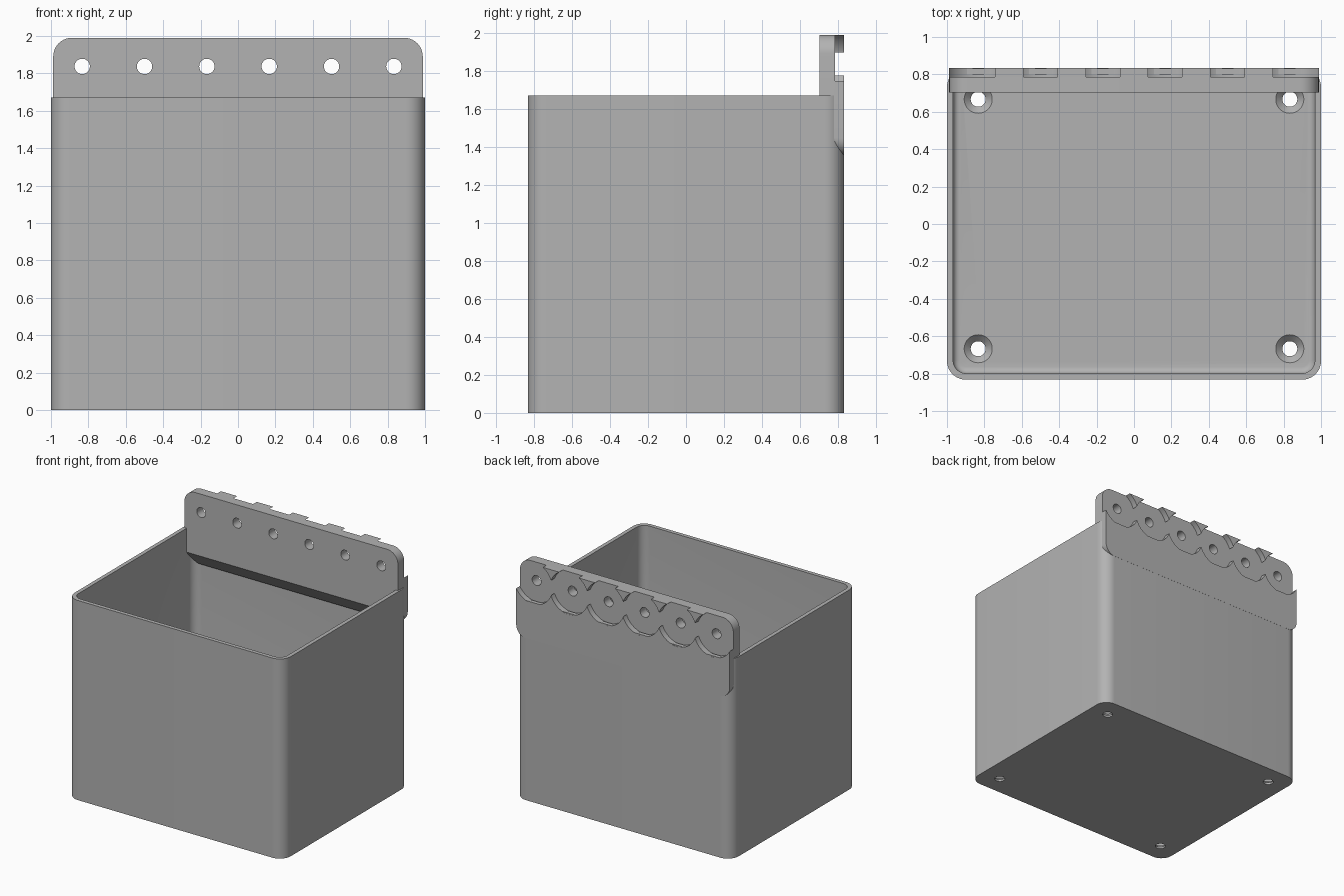
import bpy, bmesh, math
from mathutils import Matrix

default = bpy.data.objects.get("Cube")
if default:
    bpy.data.objects.remove(default, do_unlink=True)

grey = bpy.data.materials.new("light_grey")
grey.use_nodes = True
COLOUR = (0.45, 0.45, 0.45, 1)
grey.diffuse_color = COLOUR
grey.node_tree.nodes["Principled BSDF"].inputs["Base Color"].default_value = COLOUR


def finish(bm, name):
    bmesh.ops.recalc_face_normals(bm, faces=bm.faces)
    mesh = bpy.data.meshes.new(name)
    bm.to_mesh(mesh)
    bm.free()
    mesh.materials.append(grey)
    obj = bpy.data.objects.new(name, mesh)
    bpy.context.collection.objects.link(obj)
    return obj


def rounded(half_x, low, high, r_low, r_high, steps=10):
    """Rounded rectangle outline with separate lower and upper radii."""
    points = []
    for quarter in range(4):
        r = r_high if quarter < 2 else r_low
        cx = (half_x - r) * (1 if quarter in (0, 3) else -1)
        cy = high - r if quarter < 2 else low + r
        for i in range(steps + 1):
            a = math.pi / 2 * (quarter + i / steps)
            points.append((cx + r * math.cos(a), cy + r * math.sin(a)))
    return points


def loft(name, rings):
    """Join matching rings of 3D points and cap both ends."""
    bm = bmesh.new()
    loops = [[bm.verts.new(p) for p in ring] for ring in rings]
    for a, b in zip(loops, loops[1:]):
        for i in range(len(a)):
            j = (i + 1) % len(a)
            bm.faces.new((a[i], a[j], b[j], b[i]))
    bm.faces.new(loops[0])
    bm.faces.new(loops[-1])
    return finish(bm, name)


def level(z, half_x, half_y, r):
    return [(x, y, z) for x, y in rounded(half_x, -half_y, half_y, r, r)]


def upright(y, low, r_low):
    return [(x, y, z) for x, z in rounded(0.988, low, TOP, r_low, 0.1)]


def cone(name, centre, r1, r2, depth, along_y=False):
    bm = bmesh.new()
    turn = Matrix.Rotation(math.pi / 2, 4, 'X') if along_y else Matrix()
    bmesh.ops.create_cone(bm, cap_ends=True, segments=48, radius1=r1, radius2=r2,
                          depth=depth, matrix=Matrix.Translation(centre) @ turn)
    return finish(bm, name)


def cut(obj, cutters):
    for cutter in cutters:
        mod = obj.modifiers.new("cut", 'BOOLEAN')
        mod.operation, mod.solver, mod.object = 'DIFFERENCE', 'EXACT', cutter
    graph = bpy.context.evaluated_depsgraph_get()
    mesh = bpy.data.meshes.new_from_object(obj.evaluated_get(graph))
    obj.modifiers.clear()
    obj.data = mesh
    for cutter in cutters:
        bpy.data.objects.remove(cutter, do_unlink=True)


TOP, RIM, FLOOR, HALF_Y = 1.99, 1.67, 0.05, 0.832

# Open box with a filleted floor and four countersunk screw holes
box = loft("box", [level(z, 1.0, HALF_Y, 0.1) for z in (0, RIM)])
FILLET = 0.035
rings = []
for i in range(6):
    a = math.pi / 2 * i / 5
    inset = FILLET * (1 - math.sin(a))
    rings.append(level(FLOOR + FILLET * (1 - math.cos(a)),
                       0.967 - inset, 0.799 - inset, 0.07 - inset))
rings.append(level(RIM + 0.1, 0.967, 0.799, 0.07))
cutters = [loft("cavity_cutter", rings)]
for x in (-0.833, 0.833):
    for y in (-0.667, 0.667):
        cutters.append(cone("screw_cutter", (x, y, 0), 0.04, 0.04, 0.3))
        cutters.append(cone("countersink_cutter", (x, y, FLOOR - 0.015),
                            0.035, 0.085, 0.05))
cut(box, cutters)

# Mounting plate, sloping back into the wall at its foot
plate = loft("mounting_plate", [upright(0.703, 1.47, 0.01),
                                upright(0.78, 1.36, 0.09),
                                upright(HALF_Y + 0.001, 1.355, 0.09)])

# Row of bolt holes, each in a round recess on the back
cutters = []
for i in range(6):
    x = -0.833 + i * 0.3333
    cutters.append(cone("bolt_cutter", (x, 0.8, 1.837), 0.041, 0.041, 0.5, True))
    cutters.append(cone("recess_cutter", (x, 0.885, 1.837), 0.178, 0.178, 0.2, True))
cut(plate, cutters)

# Smooth rounded corners, sharp edges elsewhere
bpy.ops.object.select_all(action='DESELECT')
for obj in (box, plate):
    obj.select_set(True)
bpy.context.view_layer.objects.active = box
bpy.ops.object.shade_smooth_by_angle(angle=math.radians(30))
